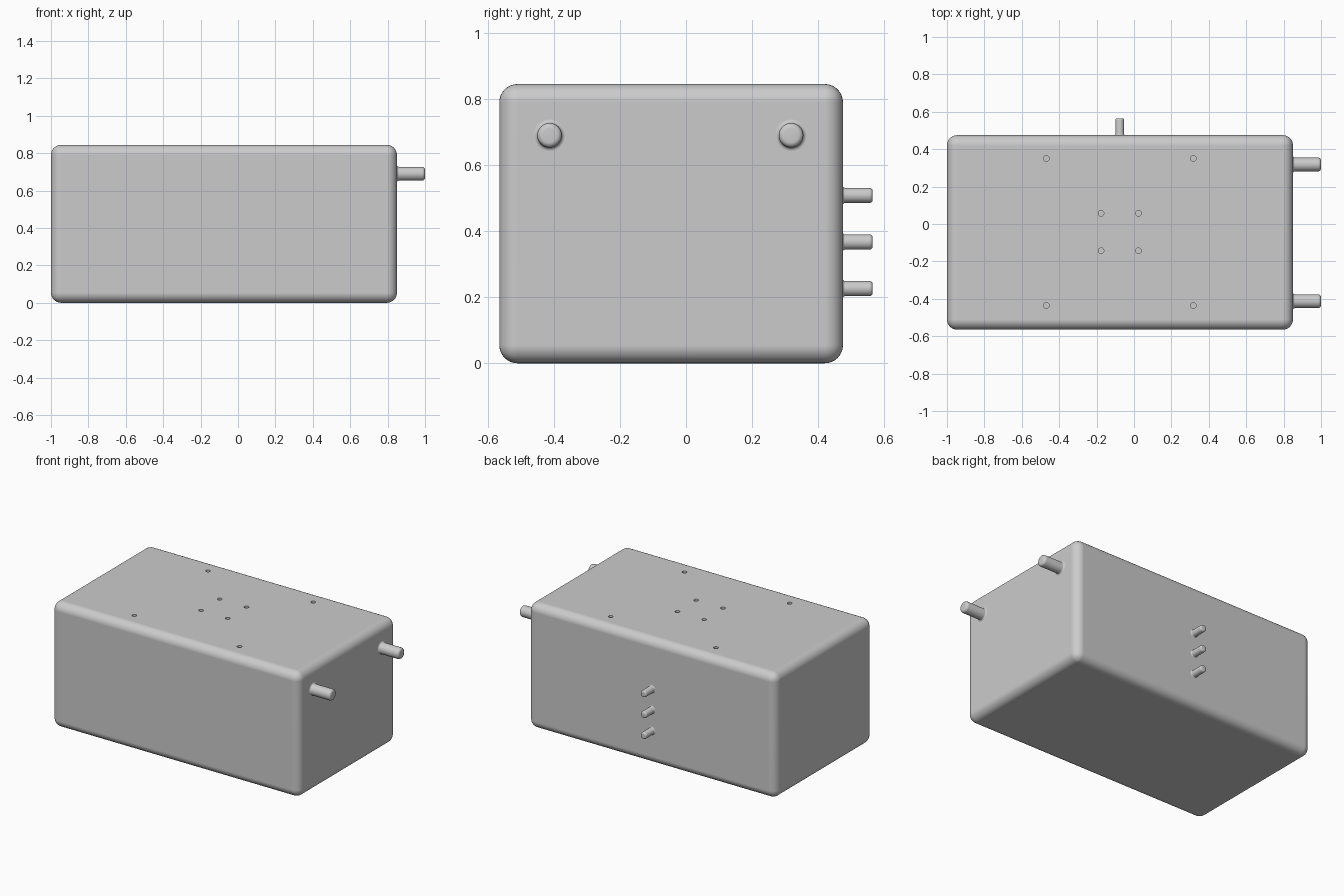
import bpy, bmesh, math
from mathutils import Vector, Matrix

if "Cube" in bpy.data.objects:
    bpy.data.objects.remove(bpy.data.objects["Cube"])

grey = bpy.data.materials.new("light_grey")
grey.use_nodes = True
colour = (0.6, 0.6, 0.6, 1)
grey.diffuse_color = colour
grey.node_tree.nodes["Principled BSDF"].inputs["Base Color"].default_value = colour


def make_object(name, bm):
    mesh = bpy.data.meshes.new(name)
    bmesh.ops.recalc_face_normals(bm, faces=bm.faces[:])
    bm.to_mesh(mesh)
    bm.free()
    mesh.materials.append(grey)
    obj = bpy.data.objects.new(name, mesh)
    bpy.context.collection.objects.link(obj)
    return obj


def activate(obj):
    bpy.ops.object.select_all(action="DESELECT")
    obj.select_set(True)
    bpy.context.view_layer.objects.active = obj


def arc(cx, cy, r, start, end, steps=6):
    """Points on an arc, as (distance along axis, radius)."""
    angles = [math.radians(start + (end - start) * i / steps) for i in range(steps + 1)]
    return [(cx + r * math.cos(a), cy + r * math.sin(a)) for a in angles]


def peg(name, base, direction, length, radius, flare, tip):
    """Round peg with a flared foot and a rounded tip."""
    profile = [(-0.02, radius + flare)]
    profile += arc(flare, radius + flare, flare, 180, 270)
    profile += arc(length - tip, radius - tip, tip, 90, 0)
    profile.append((length, 0))
    bm = bmesh.new()
    verts = [bm.verts.new((r, 0, h)) for h, r in profile]
    edges = [bm.edges.new(pair) for pair in zip(verts, verts[1:])]
    bmesh.ops.spin(bm, geom=verts + edges, axis=(0, 0, 1), cent=(0, 0, 0),
                   angle=math.tau, steps=32)
    bmesh.ops.remove_doubles(bm, verts=bm.verts[:], dist=0.0001)
    turn = Vector((0, 0, 1)).rotation_difference(Vector(direction)).to_matrix().to_4x4()
    bm.transform(Matrix.Translation(base) @ turn)
    obj = make_object(name, bm)
    activate(obj)
    bpy.ops.object.shade_smooth_by_angle(angle=math.radians(40))


# Rounded housing
low, high = Vector((-1, -0.565, 0)), Vector((0.85, 0.475, 0.845))
bm = bmesh.new()
bmesh.ops.create_cube(bm, size=1)
bmesh.ops.scale(bm, vec=high - low, verts=bm.verts[:])
bmesh.ops.translate(bm, vec=(low + high) / 2, verts=bm.verts[:])
bmesh.ops.bevel(bm, geom=bm.edges[:], offset=0.055, segments=8, profile=0.5, affect="EDGES")
housing = make_object("housing", bm)

# Screw holes in the top: an outer and an inner square
centre = Vector((-0.076, -0.043, high.z))
bm = bmesh.new()
for half in (0.393, 0.1):
    for sx in (-1, 1):
        for sy in (-1, 1):
            spot = centre + Vector((sx * half, sy * half, 0))
            bmesh.ops.create_cone(bm, cap_ends=True, segments=24, radius1=0.015,
                                  radius2=0.015, depth=0.1, matrix=Matrix.Translation(spot))
cutter = make_object("hole_cutter", bm)
cutter.hide_render = True

activate(housing)
cut = housing.modifiers.new("screw_holes", "BOOLEAN")
cut.operation = "DIFFERENCE"
cut.solver = "EXACT"
cut.object = cutter
bpy.ops.object.modifier_apply(modifier=cut.name)
bpy.data.objects.remove(cutter)
bpy.ops.object.shade_smooth_by_angle(angle=math.radians(35))
weighted = housing.modifiers.new("even_shading", "WEIGHTED_NORMAL")
weighted.keep_sharp = True

# Two large pegs on the left side
for name, y in (("front_side_peg", -0.413), ("rear_side_peg", 0.318)):
    peg(name, (high.x, y, 0.69), (1, 0, 0), 0.15, 0.037, 0.011, 0.016)

# Column of three small pegs on the back
for name, z in (("upper", 0.508), ("middle", 0.367), ("lower", 0.226)):
    peg(name + "_back_peg", (-0.076, high.y, z), (0, 1, 0), 0.09, 0.023, 0.006, 0.01)
